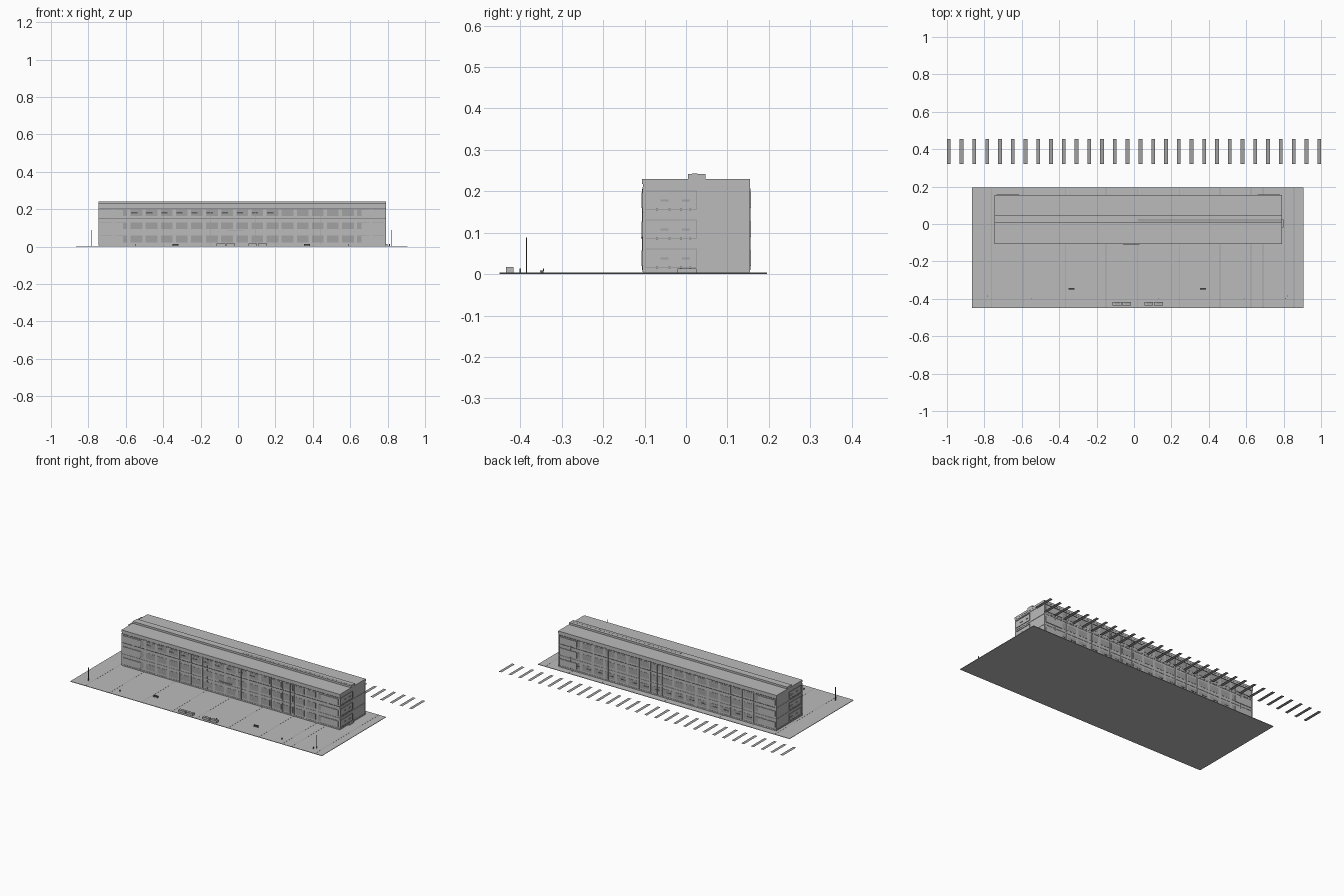
import bpy, bmesh

if "Cube" in bpy.data.objects:
    bpy.data.objects.remove(bpy.data.objects["Cube"])


def material(name, v):
    m = bpy.data.materials.new(name)
    m.diffuse_color = (v, v, v, 1)
    m.use_nodes = True
    m.node_tree.nodes["Principled BSDF"].inputs["Base Color"].default_value = m.diffuse_color
    return m


LIGHT = material("light grey", 0.5)
MID = material("window grey", 0.36)
DARK = material("dark grey", 0.12)


def boxes(name, items, mat):
    """One object from many (x0, x1, y0, y1, z0, z1) boxes."""
    bm = bmesh.new()
    for x0, x1, y0, y1, z0, z1 in items:
        vs = bmesh.ops.create_cube(bm, size=1)["verts"]
        for v in vs:
            v.co.x = x1 if v.co.x > 0 else x0
            v.co.y = y1 if v.co.y > 0 else y0
            v.co.z = z1 if v.co.z > 0 else z0
    me = bpy.data.meshes.new(name)
    bm.to_mesh(me)
    bm.free()
    me.materials.append(mat)
    ob = bpy.data.objects.new(name, me)
    bpy.context.collection.objects.link(ob)
    return ob


X0, X1, Y0, Y1 = -0.745, 0.79, -0.103, 0.153
L = X1 - X0
FLOORS = (0.012, 0.082, 0.152)

# Paved forecourt with joints
boxes("forecourt", [(-0.865, 0.905, -0.45, 0.195, 0, 0.003)], LIGHT)
joints = (-0.76, -0.59, -0.365, -0.15, 0.02, 0.245, 0.46, 0.625, 0.69, 0.855)
boxes("paving_joints", [(x - 0.002, x + 0.002, -0.45, 0.195, 0.003, 0.0034)
                        for x in joints], MID)

# Flat strips behind the building
bm = bmesh.new()
for i in range(30):
    x = -0.99 + i * 1.98 / 29
    bm.faces.new([bm.verts.new((x + a * 0.01, y, 0.03)) for a, y in
                  ((-1, 0.32), (1, 0.32), (1, 0.455), (-1, 0.455))])
me = bpy.data.meshes.new("rear_strips")
bm.to_mesh(me)
bm.free()
me.materials.append(MID)
bpy.context.collection.objects.link(bpy.data.objects.new("rear_strips", me))

# Main block, floor bands and roof
boxes("main_block", [(X0 + 0.002, X1 - 0.002, Y0, Y1, 0.003, 0.215)], LIGHT)
boxes("floor_bands", [(X0, X1, Y0 - 0.002, Y1 + 0.002, z - 0.004, z + 0.003)
                      for z in (0.009, 0.076, 0.146)], LIGHT)
boxes("roof", [(X0, X1, Y0 - 0.001, Y1 + 0.001, 0.207, 0.217),
               (X0 - 0.001, X1 + 0.001, Y0 - 0.003, Y1 + 0.002, 0.217, 0.23)], LIGHT)
boxes("roof_ridge", [(X0, X1, 0.005, 0.047, 0.222, 0.242)], LIGHT)
boxes("ridge_gutter", [(0.02, X1, 0.014, 0.028, 0.242, 0.2424)], MID)
boxes("eave_shadow_lines", [(X0, X1, Y0 - 0.0025, Y0, 0.2045, 0.207),
                            (X0, X1, Y0 - 0.0025, Y0, 0.149, 0.1505),
                            (X0, X1, Y1, Y1 + 0.0025, 0.2045, 0.207),
                            (X0, X1, Y1, Y1 + 0.0025, 0.149, 0.1505)], DARK)

# Long-side window panels, piers and opening lights
N = 19
panels, piers, vents = [], [], []
for i in range(N):
    a = X0 + L * i / N
    b = a + L / N
    for k, z in enumerate(FLOORS):
        for y, s in ((Y0, -1), (Y1, 1)):
            ya, yb = sorted((y, y + s * 0.0012))
            panels.append((a + 0.009, b - 0.009, ya, yb, z + 0.011, z + 0.047))
            if k == 2 and s < 0 and i < 12 or k == 0 and s > 0:
                ya, yb = sorted((y, y + s * 0.0022))
                vents.append((a + 0.012, a + 0.045, ya, yb, z + 0.026, z + 0.032))
for i in range(N + 1):
    x = X0 + 0.003 + (L - 0.006) * i / N
    for y in (Y0, Y1):
        piers.append((x - 0.003, x + 0.003, y - 0.002, y + 0.002, 0.005, 0.21))
boxes("window_panels", panels, MID)
boxes("piers", piers, LIGHT)
boxes("window_vents", vents, DARK)
boxes("downpipes", [(x - 0.0015, x + 0.0015, y - 0.003, y + 0.003, 0.01, 0.205)
                    for x in (-0.145, 0.095, 0.44) for y in (Y0, Y1)], MID)

# Framed bays and small windows on both end walls
frames, slots, sills = [], [], []
for x, s in ((X0, -1), (X1, 1)):
    xa, xb = sorted((x - s * 0.002, x + s * 0.001))
    for z in FLOORS:
        t = z + 0.05
        frames += [(xa, xb, -0.098, -0.096, z + 0.003, t),
                   (xa, xb, 0.024, 0.026, z + 0.003, t),
                   (xa, xb, -0.098, 0.026, t - 0.002, t),
                   (xa, xb, -0.098, 0.026, z + 0.003, z + 0.005)]
        slots += [(xa, xb, y - 0.01, y + 0.01, z + 0.023, z + 0.028)
                  for y in (-0.052, 0.0)]
        sills += [(xa, xb, y - 0.002, y + 0.002, z + 0.002, z + 0.006)
                  for y in (-0.07, -0.04, -0.012, 0.01)]
boxes("end_bay_frames", frames, MID)
boxes("end_windows", slots, MID)
boxes("end_sills", sills, DARK)

# Shallow balconies standing proud at each storey near both corners
boxes("corner_balconies",
      [(a, a + 0.12, y - 0.004, y + 0.004, z + 0.008, z + 0.045)
       for a in (X0 + 0.01, X1 - 0.13) for y in (Y0, Y1) for z in FLOORS], LIGHT)

# Entrance canopy and side door steps
boxes("entrance_canopy", [(-0.06, 0.03, Y0 - 0.006, Y0, 0.086, 0.09)], MID)
boxes("side_steps", [(X1 - 0.002, X1 + 0.008, -0.02, 0.025, 0.003, 0.014)], LIGHT)

# Planters, benches, bollards and lamp posts
planters = []
for a in (-0.115, 0.055):
    for d in (0, 0.052):
        planters.append((a + d, a + d + 0.047, -0.435, -0.416, 0.003, 0.017))
boxes("planters", planters, LIGHT)
boxes("planter_tops", [(p[0] + 0.012, p[1] - 0.006, p[2] + 0.005, p[3] - 0.004,
                        0.017, 0.0175) for p in planters], MID)
boxes("benches", [b for x in (-0.335, 0.37) for b in (
    (x - 0.016, x + 0.016, -0.352, -0.345, 0.006, 0.009),
    (x - 0.016, x + 0.016, -0.345, -0.343, 0.008, 0.014),
    (x - 0.014, x - 0.011, -0.351, -0.344, 0.003, 0.007),
    (x + 0.011, x + 0.014, -0.351, -0.344, 0.003, 0.007))], DARK)
boxes("bollards", [(x - 0.002, x + 0.002, -0.402, -0.398, 0.003, 0.014)
                   for x in (-0.55, 0.13, 0.59, 0.81)], DARK)
boxes("lamp_posts", [(x - 0.0015, x + 0.0015, -0.3865, -0.3835, 0.003, 0.088)
                     for x in (-0.783, 0.823)], DARK)
